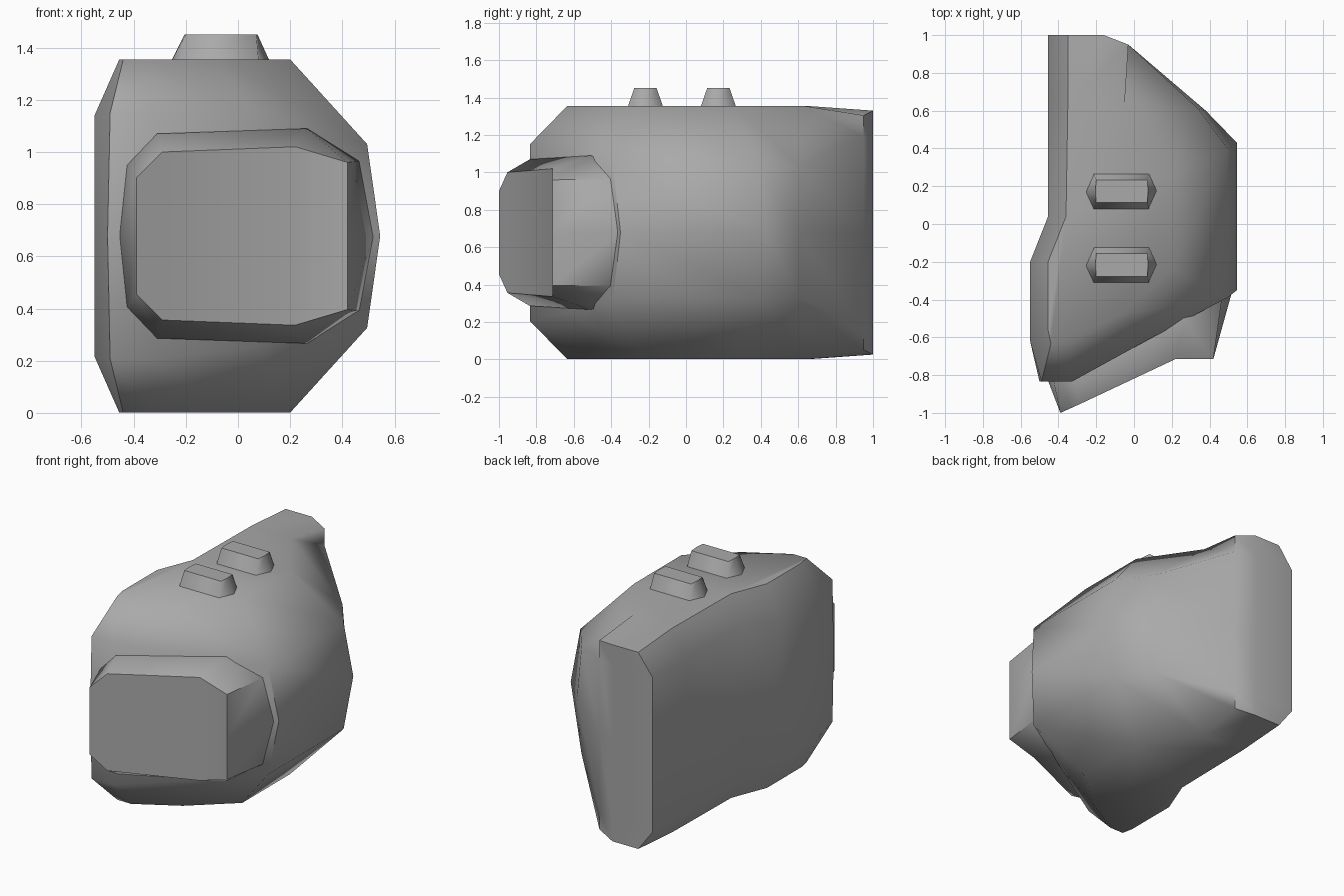
import bpy, bmesh, math

cube = bpy.data.objects.get("Cube")
if cube:
    bpy.data.objects.remove(cube)

MID = 0.678  # height of the horizontal symmetry plane

grey = bpy.data.materials.new("plain_grey")
grey.use_nodes = True
colour = (0.4, 0.4, 0.4, 1)
grey.diffuse_color = colour
grey.node_tree.nodes["Principled BSDF"].inputs["Base Color"].default_value = colour


def loft(name, rings, caps, angle):
    """Skin closed rings of equal length, then add cap faces as (ring, indices)."""
    bm = bmesh.new()
    rows = [[bm.verts.new(p) for p in ring] for ring in rings]
    n = len(rows[0])
    for low, high in zip(rows, rows[1:]):
        for i in range(n):
            j = (i + 1) % n
            bm.faces.new((low[i], low[j], high[j], high[i]))
    for ring, indices in caps:
        bm.faces.new([rows[ring][i] for i in indices])
    bmesh.ops.recalc_face_normals(bm, faces=bm.faces)
    mesh = bpy.data.meshes.new(name)
    bm.to_mesh(mesh)
    bm.free()
    mesh.materials.append(grey)
    obj = bpy.data.objects.new(name, mesh)
    bpy.context.collection.objects.link(obj)
    bpy.ops.object.select_all(action='DESELECT')
    obj.select_set(True)
    bpy.context.view_layer.objects.active = obj
    bpy.ops.object.shade_smooth_by_angle(angle=math.radians(angle))
    return obj


def flip(ring):
    return [(x, y, 2 * MID - z) for x, y, z in ring]


# Main body: plan outline at the middle, the shoulder and the top
middle = [(x, y, MID) for x, y in (
    (-.455, 1), (-.16, 1), (-.03, .95), (.38, .6), (.545, .43), (.545, -.35),
    (.08, -.61), (-.33, -.835), (-.5, -.835), (-.55, -.62), (-.55, -.2),
    (-.455, .04), (-.455, .65))]
shoulder = [
    (-.455, 1, 1.19), (-.16, 1, 1.19), (-.03, .95, 1.19), (.34, .61, 1.03),
    (.495, .4, 1.03), (.495, -.39, 1.03), (.08, -.61, 1.1), (-.33, -.835, 1.15),
    (-.49, -.835, 1.15), (-.55, -.62, 1.14), (-.55, -.2, 1.14),
    (-.455, .04, 1.19), (-.455, .65, 1.19)]
top = [
    (-.35, 1, 1.33), (-.16, 1, 1.33), (-.03, .95, 1.305), (-.05, .63, 1.355),
    (.2, .26, 1.355), (.2, -.24, 1.355), (-.07, -.48, 1.355), (-.34, -.635, 1.355),
    (-.44, -.635, 1.355), (-.455, -.56, 1.355), (-.455, -.2, 1.355),
    (-.36, .04, 1.355), (-.35, .65, 1.355)]
rear_cap = (0, 1, 2, 3, 12)
main_cap = range(3, 13)
loft("body", [flip(top), flip(shoulder), middle, shoulder, top],
     [(r, c) for r in (0, 4) for c in (rear_cap, main_cap)], 50)

# Raised front panel: upper half of each ring, mirrored to the lower half
base_half = [(-.455, -.83, MID), (-.425, -.835, .95), (-.31, -.835, 1.07),
             (.265, -.51, 1.09), (.465, -.4, .965), (.52, -.355, MID)]
face_half = [(-.39, -1, MID), (-.39, -1, .9), (-.29, -.955, 1),
             (.22, -.715, 1.02), (.42, -.715, .96), (.42, -.715, MID)]


def full_ring(half):
    return half + flip(half)[-2:0:-1]


base = full_ring(base_half)
inner = [(x * .9, y + .15, MID + (z - MID) * .9) for x, y, z in base]
loft("front_panel", [inner, base, full_ring(face_half)],
     [(0, range(10)), (2, (0, 1, 2, 8, 9)), (2, (2, 3, 7, 8)), (2, range(3, 8))], 50)

# Two tapered buttons on the top
def button_ring(left, right, tip, half, y, z):
    return [(left - tip, y, z), (left, y - half, z), (right, y - half, z),
            (right + tip, y, z), (right, y + half, z), (left, y + half, z)]


for label, y in (("front", -.217), ("rear", .173)):
    loft(label + "_button",
         [button_ring(-.215, .08, .045, .098, y, 1.34),
          button_ring(-.2, .07, .005, .06, y, 1.45)],
         [(0, range(6)), (1, range(6))], 70)
